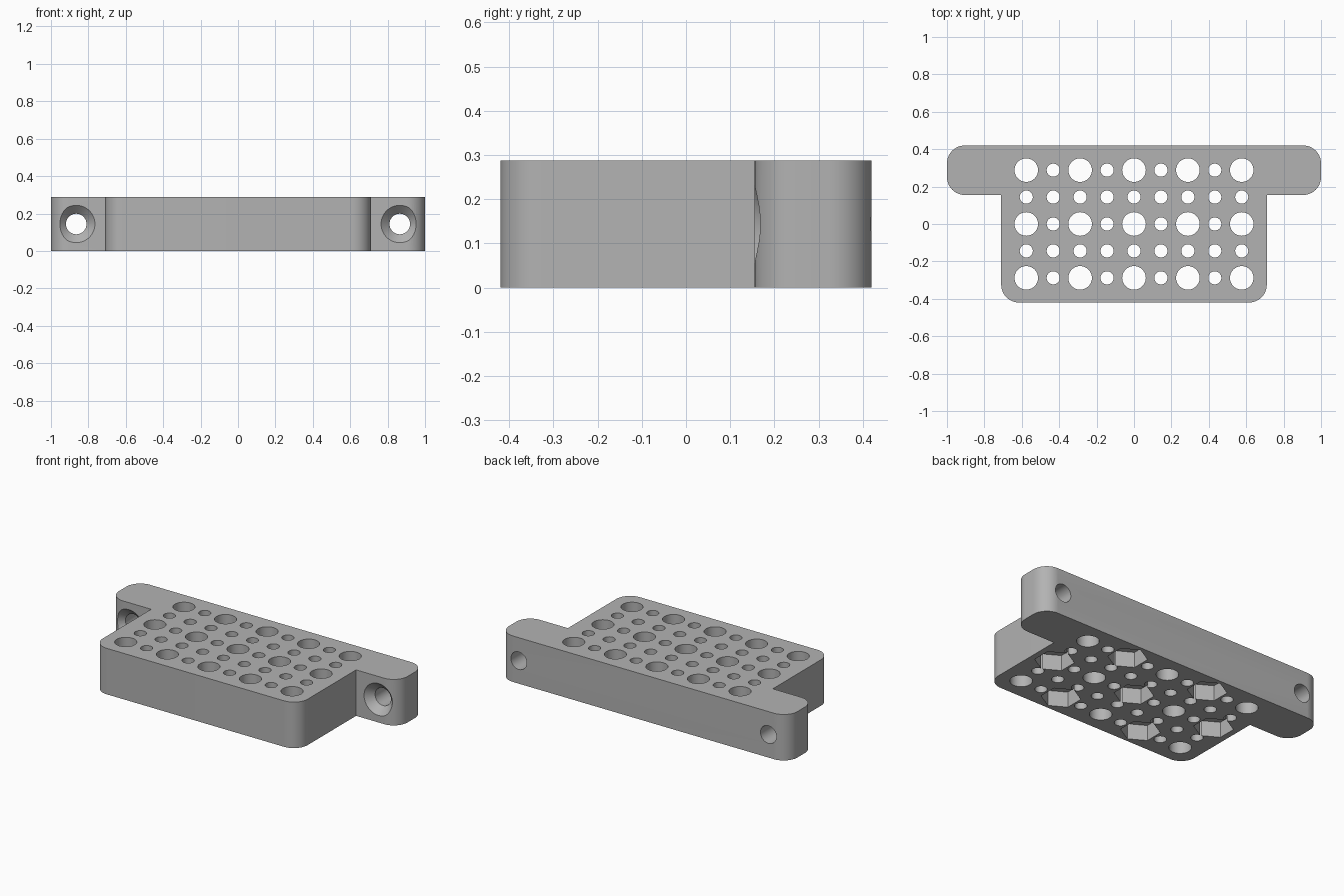
import bpy, bmesh
from math import cos, sin, pi, radians
from mathutils import Matrix, Vector

if "Cube" in bpy.data.objects:
    bpy.data.objects.remove(bpy.data.objects["Cube"])

HEIGHT = 0.288      # plate thickness
PITCH = 0.144       # spacing of the hole grid
FRONT, BACK, STEP = -0.42, 0.42, 0.155
BODY, WING = 0.71, 1.0
ROUND = 0.096       # outer corner radius

grey = bpy.data.materials.new("plain grey")
grey.use_nodes = True
colour = (0.45, 0.45, 0.45, 1)
grey.diffuse_color = colour
grey.node_tree.nodes["Principled BSDF"].inputs["Base Color"].default_value = colour


def make_object(name, bm):
    bmesh.ops.recalc_face_normals(bm, faces=bm.faces)
    mesh = bpy.data.meshes.new(name)
    bm.to_mesh(mesh)
    bm.free()
    mesh.materials.append(grey)
    obj = bpy.data.objects.new(name, mesh)
    bpy.context.collection.objects.link(obj)
    return obj


def corner(x, y, start, steps=12):
    """Quarter-circle points around a corner centre."""
    return [(x + ROUND * cos(start + pi / 2 * i / steps),
             y + ROUND * sin(start + pi / 2 * i / steps)) for i in range(steps + 1)]


def add_prism(bm, x, y, radius, z0, z1, sides, turn=0):
    place = Matrix.Translation((x, y, (z0 + z1) / 2)) @ Matrix.Rotation(turn, 4, "Z")
    bmesh.ops.create_cone(bm, cap_ends=True, segments=sides, radius1=radius,
                          radius2=radius, depth=z1 - z0, matrix=place)


# T-shaped plate: right half of the outline, mirrored, then extruded
half = corner(BODY - ROUND, FRONT + ROUND, -pi / 2)
half += [(BODY, STEP)]
half += corner(WING - ROUND, STEP + ROUND, -pi / 2)
half += corner(WING - ROUND, BACK - ROUND, 0)
outline = half + [(-x, y) for x, y in reversed(half)]
bm = bmesh.new()
face = bm.faces.new([bm.verts.new((x, y, 0)) for x, y in outline])
top = bmesh.ops.extrude_face_region(bm, geom=[face])["geom"]
bmesh.ops.translate(bm, vec=(0, 0, HEIGHT),
                    verts=[v for v in top if isinstance(v, bmesh.types.BMVert)])
plate = make_object("mounting_plate", bm)

# Round through holes, and hexagonal nut pockets under every other large hole
holes, pockets = bmesh.new(), bmesh.new()
for i in range(-4, 5):
    for j in range(-2, 3):
        large = i % 2 == 0 and j % 2 == 0
        x, y = i * PITCH, j * PITCH
        add_prism(holes, x, y, 0.063 if large else 0.035, -0.1, HEIGHT + 0.1, 40)
        if large and (i // 2 + j // 2) % 2 == 0:
            # a corner of each hexagon points to the front
            add_prism(pockets, x, y, 0.112, -0.1, 0.096, 6)
            ring = pockets.verts[:][-12:]
            centre = Vector((x, y, 0))
            turn = min((v.co.x - x for v in ring), key=abs)
            if abs(turn) > 0.01:
                bmesh.ops.rotate(pockets, verts=ring, cent=centre,
                                 matrix=Matrix.Rotation(pi / 6, 3, "Z"))

# Countersunk screw holes through the wings, turned around the y axis
screws = bmesh.new()
profile = [(0, STEP - 0.1), (0.1, STEP - 0.1), (0.1, STEP),
           (0.055, STEP + 0.045), (0.055, BACK + 0.1), (0, BACK + 0.1)]
for side in (-1, 1):
    centre = Vector((side * 0.865, 0, HEIGHT / 2))
    verts = [screws.verts.new(centre + Vector((r, y, 0))) for r, y in profile]
    edges = [screws.edges.new(pair) for pair in zip(verts, verts[1:])]
    bmesh.ops.spin(screws, geom=verts + edges, cent=centre, axis=(0, 1, 0),
                   angle=2 * pi, steps=48, use_merge=True)
bmesh.ops.remove_doubles(screws, verts=screws.verts, dist=0.0001)

# Cut everything out of the plate
bpy.context.view_layer.objects.active = plate
for name, cutter_mesh in (("hole_cutter", holes), ("nut_pocket_cutter", pockets),
                          ("screw_hole_cutter", screws)):
    cutter = make_object(name, cutter_mesh)
    cutter.hide_render = True
    cut = plate.modifiers.new(name, "BOOLEAN")
    cut.operation = "DIFFERENCE"
    cut.solver = "EXACT"
    cut.object = cutter
    bpy.ops.object.modifier_apply(modifier=cut.name)
    bpy.data.objects.remove(cutter)

bpy.ops.object.select_all(action="DESELECT")
plate.select_set(True)
bpy.ops.object.shade_smooth_by_angle(angle=radians(30))
